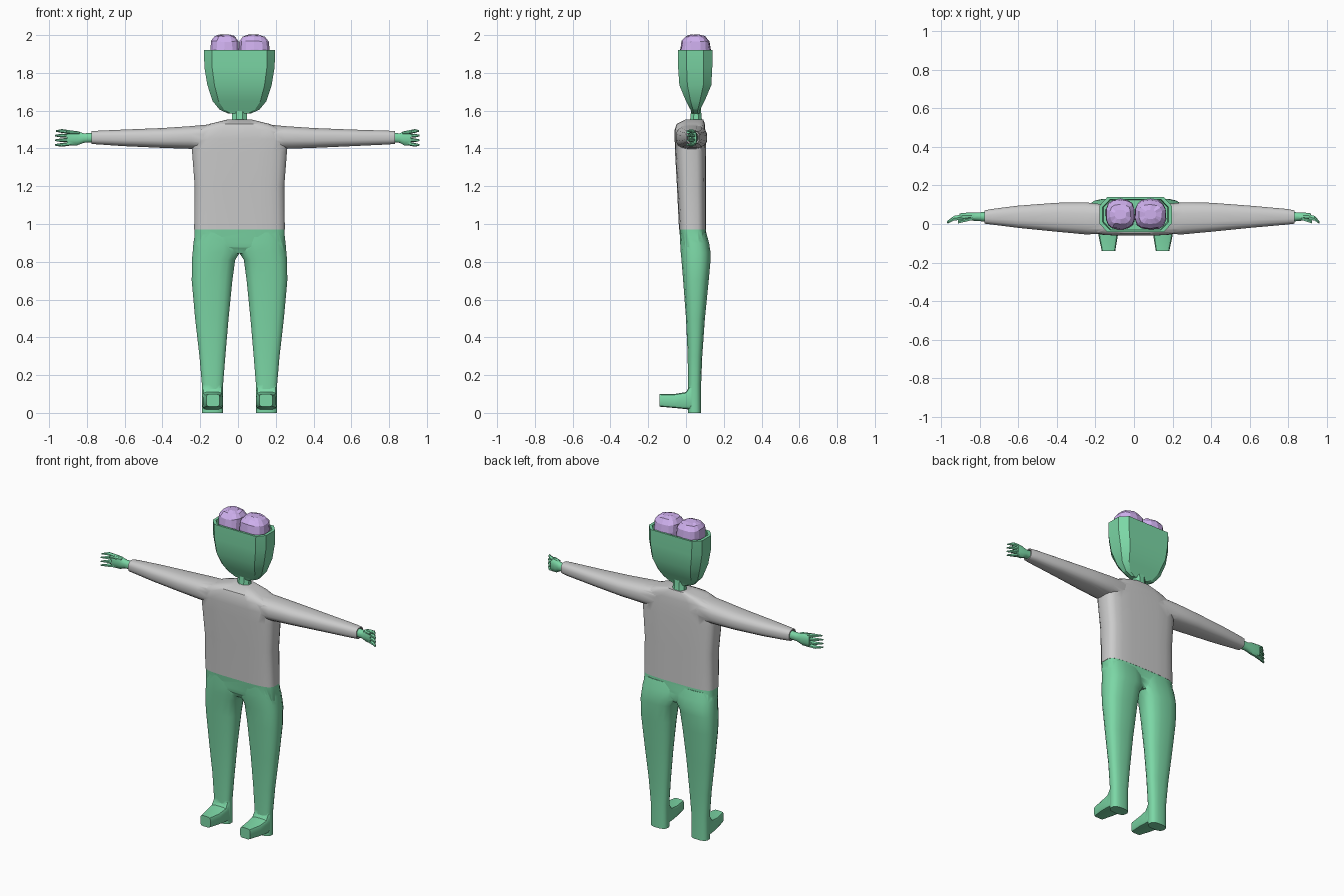
import bpy, bmesh, math, random
from mathutils import Vector

if "Cube" in bpy.data.objects:
    bpy.data.objects.remove(bpy.data.objects["Cube"])

random.seed(4)


def material(name, color):
    m = bpy.data.materials.new(name)
    m.diffuse_color = (*color, 1)
    m.use_nodes = True
    m.node_tree.nodes["Principled BSDF"].inputs["Base Color"].default_value = m.diffuse_color
    return m


GREEN = material("green", (0.2, 0.68, 0.38))
PURPLE = material("purple", (0.62, 0.43, 0.85))


def rounded(n, p):
    """Unit superellipse: p=2 round, larger p boxier."""
    pts = []
    for i in range(n):
        a = 2 * math.pi * (i + 0.5) / n
        c, s = math.cos(a), math.sin(a)
        pts.append((math.copysign(abs(c) ** (2 / p), c), math.copysign(abs(s) ** (2 / p), s)))
    m = max(abs(q[0]) for q in pts)
    k = max(abs(q[1]) for q in pts)
    return [(u / m, v / k) for u, v in pts]


def loft(name, axis, rings, profile, mat=None, smooth=35, jitter=0):
    """Skin a profile through rings (t, u0, u1, v0, v1) along an axis."""
    order = {"x": lambda t, u, v: (t, u, v), "y": lambda t, u, v: (u, t, v), "z": lambda t, u, v: (u, v, t)}[axis]
    bm = bmesh.new()
    loops = []
    for t, u0, u1, v0, v1 in rings:
        loops.append([bm.verts.new(order(
            t + random.uniform(-1, 0) * jitter,
            (u0 + u1) / 2 + (u1 - u0) / 2 * u * (1 - random.random() * jitter * 8),
            (v0 + v1) / 2 + (v1 - v0) / 2 * v * (1 - random.random() * jitter * 8))) for u, v in profile])
    n = len(profile)
    for a, b in zip(loops, loops[1:]):
        for i in range(n):
            bm.faces.new((a[i], a[(i + 1) % n], b[(i + 1) % n], b[i]))
    bm.faces.new(loops[0])
    bm.faces.new(loops[-1])
    bmesh.ops.recalc_face_normals(bm, faces=bm.faces)
    me = bpy.data.meshes.new(name)
    bm.to_mesh(me)
    bm.free()
    ob = bpy.data.objects.new(name, me)
    bpy.context.collection.objects.link(ob)
    if mat:
        me.materials.append(mat)
    if smooth:
        shade(ob, smooth)
    return ob


def shade(ob, angle):
    bpy.ops.object.select_all(action="DESELECT")
    ob.select_set(True)
    bpy.context.view_layer.objects.active = ob
    bpy.ops.object.shade_smooth_by_angle(angle=math.radians(angle))


def union(base, parts, angle=40):
    for p in parts:
        bpy.context.view_layer.objects.active = base
        m = base.modifiers.new("join", "BOOLEAN")
        m.operation, m.solver, m.object = "UNION", "EXACT", p
        bpy.ops.object.modifier_apply(modifier=m.name)
        bpy.data.objects.remove(p)
    shade(base, angle)
    return base


def mirror_x(rings):
    return [(t, 0.016 - b, 0.016 - a, c, d) for t, a, b, c, d in rings]


ROUND, SOFT, BOXY = rounded(12, 2.2), rounded(16, 2.7), rounded(20, 4)

# Trousers: pelvis, two tapering legs and blocky feet
leg = [(0, .095, .207, .01, .08), (.15, .095, .207, .01, .08), (.3, .083, .22, .009, .086),
       (.5, .066, .243, 0, .1), (.7, .046, .261, -.015, .12), (.81, .031, .26, -.024, .13),
       (.85, .005, .256, -.028, .13), (.9, .0, .252, -.031, .122), (.955, .0, .243, -.032, .107)]
foot = [(-.14, .113, .183, .033, .1), (-.06, .1, .2, .026, .1), (0, .096, .206, .02, .11), (.03, .097, .205, .015, .16)]
pelvis = loft("trousers", "z", [(.845, -.22, .24, -.005, .1), (.88, -.232, .25, -.026, .11),
                                (.972, -.23, .246, -.036, .105)], BOXY, GREEN)
parts = []
for side in (0, 1):
    parts.append(loft("leg", "z", mirror_x(leg) if side else leg, SOFT, GREEN))
    parts.append(loft("foot", "y", mirror_x(foot) if side else foot, rounded(12, 5), GREEN))
union(pelvis, parts)

# Shirt: torso with two long sleeves
torso = loft("shirt", "z", [(.97, -.232, .248, -.037, .106), (1.2, -.229, .245, -.048, .106),
                            (1.38, -.243, .259, -.058, .106), (1.45, -.245, .261, -.06, .104),
                            (1.5, -.225, .241, -.06, .102), (1.53, -.15, .166, -.05, .1),
                            (1.552, -.06, .076, -.005, .092)], BOXY)


def sleeve_rings(s, end):
    stations = [(.14, -.05, .1, 1.4, 1.528), (.25, -.054, .112, 1.398, 1.518), (.4, -.04, .11, 1.403, 1.508),
                (.6, -.02, .095, 1.412, 1.5), (end - .04, -.003, .078, 1.421, 1.494), (end, .002, .07, 1.424, 1.492)]
    rings = [(s * t, *r) for t, *r in stations]
    return rings + [(s * end, .008, .064, 1.43, 1.486), (s * (end - .02), .01, .062, 1.432, 1.484)]


union(torso, [loft("sleeve", "x", sleeve_rings(-1, .775), SOFT), loft("sleeve", "x", sleeve_rings(1, .832), SOFT)])

# Hands: wrist and palm with curled, tapering fingers
for label, s, w, tip in (("left", 1, .82, .962), ("right", -1, .765, .97)):
    k = (tip - w) / .14
    palm = loft(label + "_hand", "x", [(s * w, .012, .062, 1.432, 1.482), (s * (w + .035 * k), .016, .06, 1.43, 1.48),
                                       (s * (w + .06 * k), .018, .06, 1.416, 1.492),
                                       (s * (w + .095 * k), .018, .055, 1.414, 1.497)], ROUND, GREEN)
    fingers = []
    for i in range(4):
        z, spread = 1.425 + i * .0205, (i - 1.5) * .004
        length = .14 if i < 3 else .136
        fingers.append(loft("finger", "x", [
            (s * (w + .085 * k), .022, .05, z - .01, z + .01),
            (s * (w + .115 * k), .018, .042, z + spread - .01, z + spread + .01),
            (s * (w + length * k), .002, .014, z + spread - .004, z + spread + .004)], rounded(6, 2), GREEN))
    fingers.append(loft("thumb", "x", [(s * (w + .05 * k), .02, .045, 1.474, 1.49),
                                       (s * (w + .1 * k), .003, .022, 1.478, 1.492)], rounded(6, 2), GREEN))
    union(palm, fingers)

# Neck
loft("neck", "z", [(1.52, -.04, .056, .015, .095), (1.56, -.031, .047, .023, .083),
                   (1.62, -.031, .047, .028, .078)], rounded(8, 2), GREEN)

# Head: chamfered eight-sided cup with a thin rim
octagon = [(1, .5), (.78, 1), (-.78, 1), (-1, .5), (-1, -.5), (-.78, -1), (.78, -1), (1, -.5)]
head = [(1.585, .06, .03, .07), (1.605, .105, .024, .075), (1.65, .142, .0, .098), (1.735, .17, -.035, .134),
        (1.83, .186, -.042, .139), (1.92, .188, -.042, .139), (1.92, .17, -.03, .127), (1.87, .165, -.028, .125)]
loft("head", "z", [(z, .008 - h, .008 + h, a, b) for z, h, a, b in head], octagon, GREEN, smooth=25)

# Brain: two faceted, wrinkled lobes
for label, a, b in (("left", .002, .168), ("right", -.148, .006)):
    c = (a + b) / 2
    loft(label + "_brain_lobe", "z", [
        (1.87, a, b, -.026, .124), (1.925, a, b, -.032, .132), (1.97, a + .003, b - .004, -.026, .126),
        (1.996, a + .022, b - .022, -.002, .102), (2.004, c - .03, c + .03, .025, .075)],
        rounded(14, 2.8), PURPLE, smooth=0, jitter=.008)
